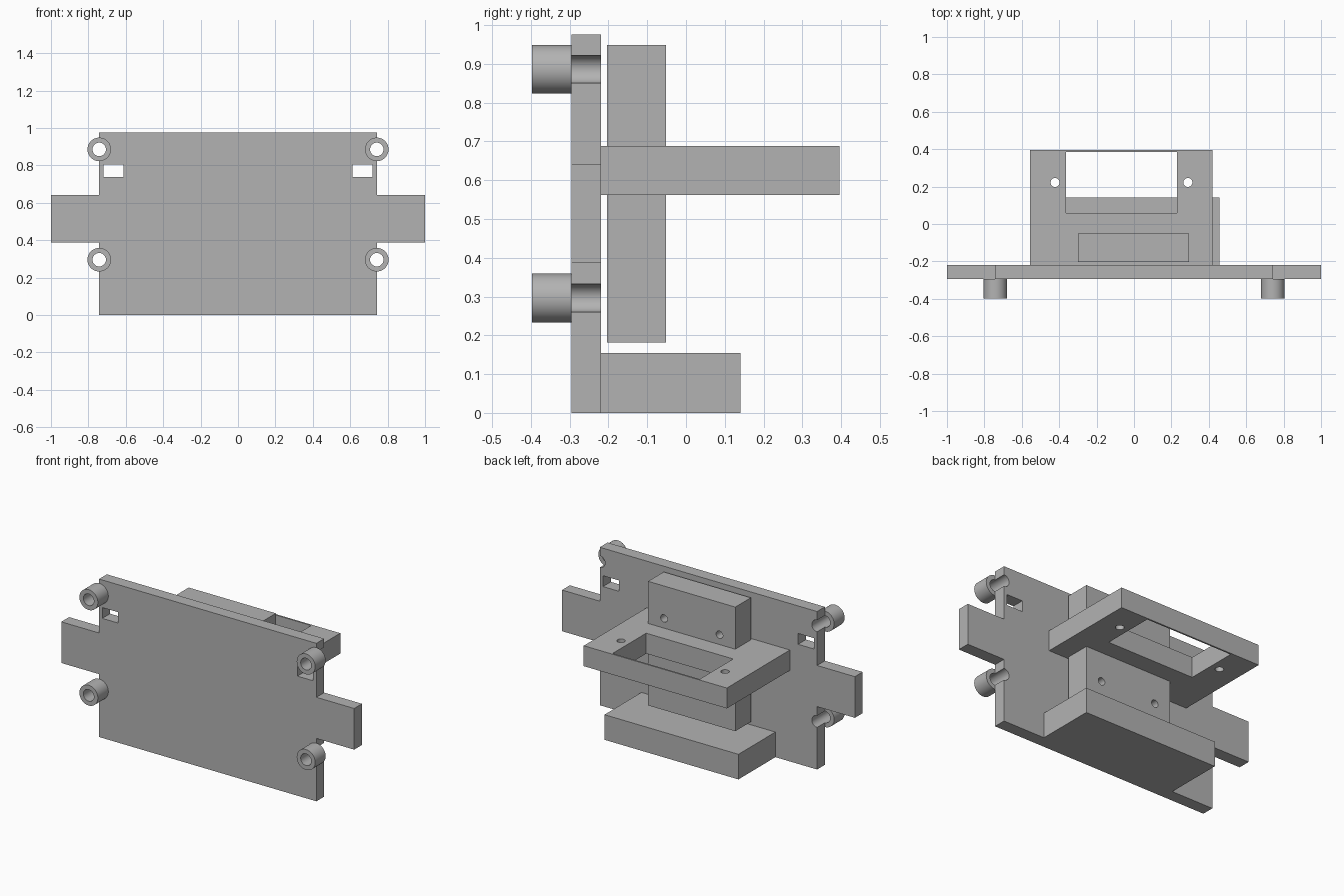
import bpy
from math import radians

cube = bpy.data.objects.get("Cube")
if cube:
    bpy.data.objects.remove(cube, do_unlink=True)

grey = bpy.data.materials.new("plain_grey")
grey.use_nodes = True
colour = (0.45, 0.45, 0.45, 1)
grey.diffuse_color = colour
grey.node_tree.nodes["Principled BSDF"].inputs["Base Color"].default_value = colour


def box(name, x, y, z):
    """Box from (min, max) pairs on each axis."""
    bpy.ops.mesh.primitive_cube_add(size=1, location=[(a + b) / 2 for a, b in (x, y, z)])
    ob = bpy.context.object
    ob.name = name
    ob.scale = [b - a for a, b in (x, y, z)]
    bpy.ops.object.transform_apply(location=False, rotation=False, scale=True)
    ob.data.materials.append(grey)
    return ob


def rod(name, centre, radius, length, along_y=True):
    bpy.ops.mesh.primitive_cylinder_add(
        vertices=48, radius=radius, depth=length, location=centre,
        rotation=(radians(90) if along_y else 0, 0, 0))
    ob = bpy.context.object
    ob.name = name
    ob.data.materials.append(grey)
    return ob


def combine(target, others, operation):
    """Apply booleans and delete the helper objects."""
    bpy.context.view_layer.objects.active = target
    for other in others:
        other.hide_render = True
        mod = target.modifiers.new("combine", 'BOOLEAN')
        mod.operation, mod.solver, mod.object = operation, 'EXACT', other
        bpy.ops.object.modifier_apply(modifier=mod.name)
        bpy.data.objects.remove(other, do_unlink=True)


def smooth(ob):
    bpy.ops.object.select_all(action='DESELECT')
    ob.select_set(True)
    bpy.context.view_layer.objects.active = ob
    bpy.ops.object.shade_smooth_by_angle(angle=radians(30))


FRONT, BACK = -0.295, -0.219      # plate faces
EDGE = 0.742                      # half width of the plate
corners = [(s * EDGE, z) for s in (-1, 1) for z in (0.296, 0.886)]

# Mounting plate with side tabs, slots and edge notches
plate = box("mounting_plate", (-EDGE, EDGE), (FRONT, BACK), (0, 0.975))
combine(plate, [box("tabs", (-1, 1), (FRONT, BACK), (0.388, 0.642))], 'UNION')
cutters = [rod("notch", (x, -0.25, z), 0.036, 0.3) for x, z in corners]
for s in (-1, 1):
    cutters.append(box("slot", sorted((s * 0.612, s * 0.72)), (-0.4, -0.1), (0.738, 0.805)))
combine(plate, cutters, 'DIFFERENCE')
smooth(plate)

# Tubular standoffs on the front
for i, (x, z) in enumerate(corners):
    standoff = rod(f"standoff_{i + 1}", (x, -0.346, z), 0.063, 0.102)
    combine(standoff, [rod("bore", (x, -0.346, z), 0.036, 0.3)], 'DIFFERENCE')
    smooth(standoff)

# Shelf with a rectangular opening and two screw holes
shelf = box("shelf", (-0.556, 0.421), (BACK, 0.396), (0.562, 0.688))
cutters = [box("opening", (-0.364, 0.23), (0.06, 0.386), (0.4, 0.8))]
cutters += [rod("screw_hole", (x, 0.222, 0.625), 0.024, 0.4, False) for x in (-0.422, 0.288)]
combine(shelf, cutters, 'DIFFERENCE')
smooth(shelf)

# Upright block passing through the shelf, with four screw holes
block = box("upright_block", (-0.3, 0.295), (-0.204, -0.052), (0.182, 0.948))
combine(block, [rod("screw_hole", (x, -0.128, z), 0.023, 0.3)
                for x in (-0.192, 0.187) for z in (0.382, 0.748)], 'DIFFERENCE')
smooth(block)

# Bottom ledge
box("bottom_ledge", (-0.457, 0.458), (BACK, 0.141), (0, 0.155))
